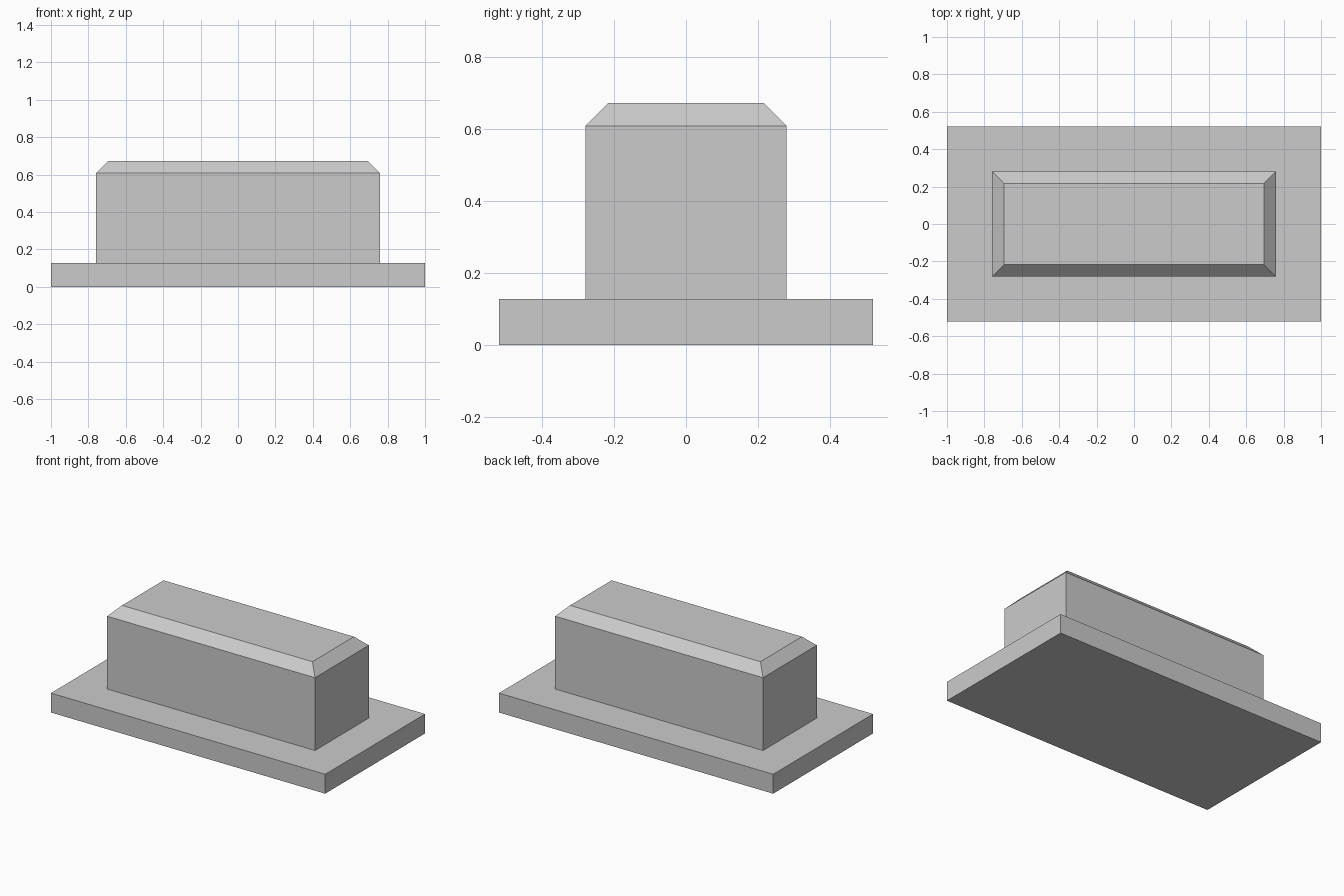
import bpy
import bmesh

cube = bpy.data.objects.get("Cube")
if cube:
    bpy.data.objects.remove(cube, do_unlink=True)

grey = bpy.data.materials.new("plain_grey")
grey.use_nodes = True
colour = (0.6, 0.6, 0.6, 1)
grey.diffuse_color = colour
grey.node_tree.nodes["Principled BSDF"].inputs["Base Color"].default_value = colour


def block(name, size, bottom, chamfer=0):
    """Box standing at height bottom, with an optional chamfered top rim."""
    bm = bmesh.new()
    bmesh.ops.create_cube(bm, size=1)
    for v in bm.verts:
        v.co = (v.co.x * size[0], v.co.y * size[1], (v.co.z + 0.5) * size[2] + bottom)
    if chamfer:
        top = bottom + size[2]
        rim = [e for e in bm.edges if all(abs(v.co.z - top) < 1e-5 for v in e.verts)]
        bmesh.ops.bevel(bm, geom=rim, offset=chamfer, offset_type='OFFSET',
                        segments=1, profile=0.5, affect='EDGES')
    bmesh.ops.recalc_face_normals(bm, faces=bm.faces)
    mesh = bpy.data.meshes.new(name)
    bm.to_mesh(mesh)
    bm.free()
    mesh.materials.append(grey)
    obj = bpy.data.objects.new(name, mesh)
    bpy.context.collection.objects.link(obj)
    return obj


# Flat base plate
block("base_plate", (2, 1.04, 0.128), 0)

# Upright body with chamfered top
block("raised_body", (1.516, 0.56, 0.544), 0.128, chamfer=0.064)
